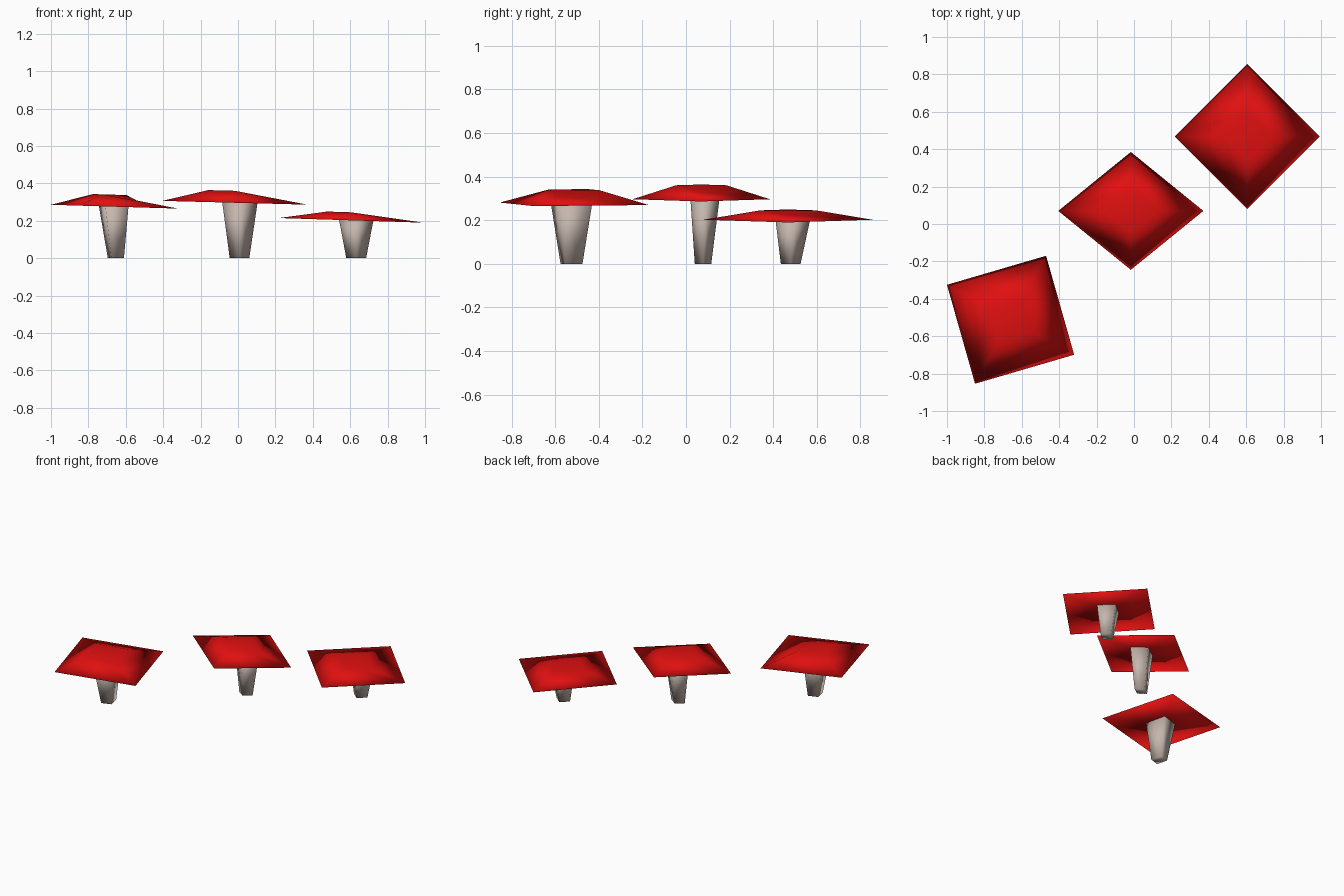
import bpy
import bmesh

if "Cube" in bpy.data.objects:
    bpy.data.objects.remove(bpy.data.objects["Cube"])


def material(name, rgb):
    m = bpy.data.materials.new(name)
    m.diffuse_color = (*rgb, 1.0)
    m.use_nodes = True
    m.node_tree.nodes["Principled BSDF"].inputs["Base Color"].default_value = m.diffuse_color
    return m


RED = material("cap red", (0.75, 0.005, 0.005))
BEIGE = material("stem beige", (0.56, 0.47, 0.42))


def make_object(name, verts, faces, mat):
    bm = bmesh.new()
    vs = [bm.verts.new(v) for v in verts]
    for f in faces:
        bm.faces.new([vs[i] for i in f])
    bmesh.ops.recalc_face_normals(bm, faces=bm.faces[:])
    for f in bm.faces:
        f.smooth = True
    mesh = bpy.data.meshes.new(name)
    bm.to_mesh(mesh)
    bm.free()
    mesh.materials.append(mat)
    obj = bpy.data.objects.new(name, mesh)
    bpy.context.collection.objects.link(obj)
    return obj


def corners(left, back):
    """Four corner offsets in order left, back, right, front."""
    (lx, ly), (bx, by) = left, back
    return [(lx, ly), (bx, by), (-lx, -ly), (-bx, -by)]


SIDES = [(i, (i + 1) % 4, 4 + (i + 1) % 4, 4 + i) for i in range(4)]


def mushroom(name, centre, left, back, rim_z, slope, height, crown,
             stem_top, top_scale, stem_foot, foot_scale):
    cx, cy = centre
    offs = corners(left, back)

    # Cap: tilted rim, small crown with one sunken corner, flat underside fan
    rim = [(cx + x, cy + y, rim_z - slope * x) for x, y in offs]
    lift = [1.0, 1.0, 0.58, 1.0]
    top = [(cx + x * crown, cy + y * crown,
            rim_z - slope * x * crown + height * k)
           for (x, y), k in zip(offs, lift)]
    faces = SIDES + [(4, 5, 7), (5, 6, 7)]
    faces += [(i, (i + 1) % 4, 8) for i in range(4)]
    make_object(name + "_cap", rim + top + [(cx, cy, rim_z)], faces, RED)

    # Stem: four sides, widening up into the cap
    foot = [(stem_foot[0] + x * foot_scale[0],
             stem_foot[1] + y * foot_scale[1], 0.0) for x, y in offs]
    head = []
    for x, y in offs:
        px = stem_top[0] + x * top_scale[0]
        py = stem_top[1] + y * top_scale[1]
        head.append((px, py, rim_z + 0.008 - slope * (px - cx)))
    make_object(name + "_stem", foot + head,
                SIDES + [(0, 1, 2, 3), (4, 5, 6, 7)], BEIGE)


mushroom("left_mushroom", (-0.66, -0.512), (-0.34, 0.187), (0.19, 0.342),
         0.275, 0.03, 0.064, 0.34,
         (-0.665, -0.525), (0.235, 0.28), (-0.653, -0.525), (0.127, 0.147))
mushroom("middle_mushroom", (-0.017, 0.07), (-0.388, 0.0), (0.0, 0.315),
         0.296, 0.026, 0.064, 0.365,
         (0.01, 0.087), (0.245, 0.213), (0.008, 0.078), (0.135, 0.12))
mushroom("right_mushroom", (0.605, 0.468), (-0.387, 0.0), (0.0, 0.387),
         0.202, 0.032, 0.043, 0.33,
         (0.632, 0.49), (0.24, 0.208), (0.632, 0.48), (0.137, 0.117))
